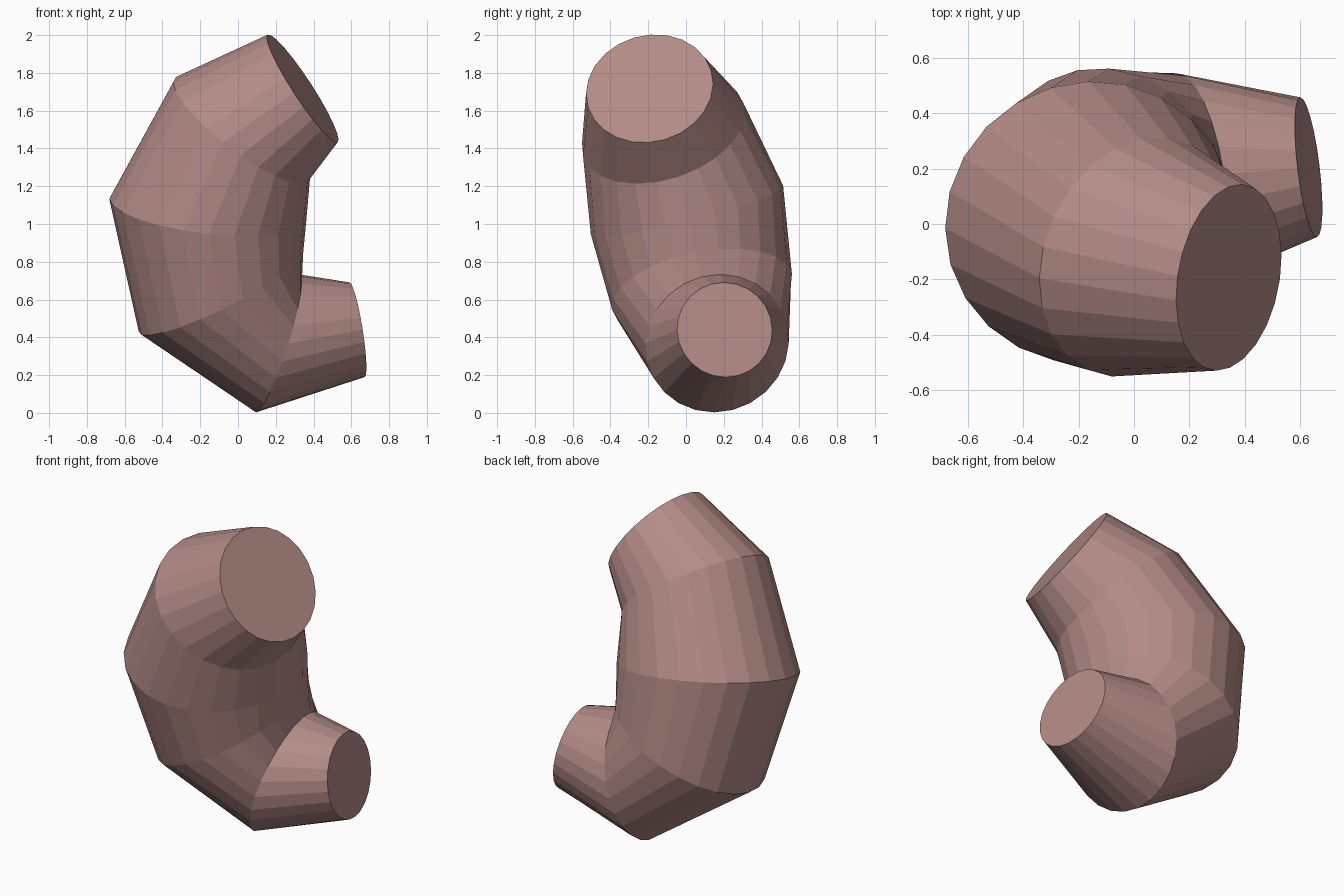
import bpy, bmesh, math
from mathutils import Vector

if "Cube" in bpy.data.objects:
    bpy.data.objects.remove(bpy.data.objects["Cube"])

SIDES = 24
# centre, axis direction, radius of each section, from the low mouth to the high mouth
sections = [
    ((0.63, 0.205, 0.44), (-1, -0.12, -0.16), 0.254),
    ((0.21, 0.165, 0.368), (-1, -0.15, 0.32), 0.383),
    ((-0.09, 0.085, 0.64), (-0.5, -0.2, 1), 0.485),
    ((-0.16, 0.005, 1.075), (0.12, -0.25, 1), 0.525),
    ((0.02, -0.12, 1.50), (0.59, -0.26, 0.77), 0.447),
    ((0.342, -0.193, 1.717), (0.83, -0.15, 0.54), 0.34),
]

bm = bmesh.new()
rings = []
normal = Vector(sections[0][1]).normalized()
side = Vector((0, 0, 1)).cross(normal).normalized()
for centre, axis, radius in sections:
    # carry the frame along the bend without twisting
    new_normal = Vector(axis).normalized()
    side = normal.rotation_difference(new_normal) @ side
    normal = new_normal
    up = normal.cross(side)
    ring = []
    for i in range(SIDES):
        a = 2 * math.pi * i / SIDES
        ring.append(bm.verts.new(Vector(centre) + radius * (math.cos(a) * side + math.sin(a) * up)))
    rings.append(ring)

# tube walls
for lo, hi in zip(rings, rings[1:]):
    for i in range(SIDES):
        j = (i + 1) % SIDES
        bm.faces.new((lo[i], lo[j], hi[j], hi[i]))

# flat end caps
bm.faces.new(rings[0][::-1])
bm.faces.new(rings[-1])
bmesh.ops.recalc_face_normals(bm, faces=bm.faces)

mesh = bpy.data.meshes.new("bent_tube")
bm.to_mesh(mesh)
bm.free()
tube = bpy.data.objects.new("bent_tube", mesh)
bpy.context.collection.objects.link(tube)

mat = bpy.data.materials.new("dusty_pink")
mat.diffuse_color = (0.45, 0.26, 0.24, 1)
mat.use_nodes = True
mat.node_tree.nodes["Principled BSDF"].inputs["Base Color"].default_value = mat.diffuse_color
mesh.materials.append(mat)
